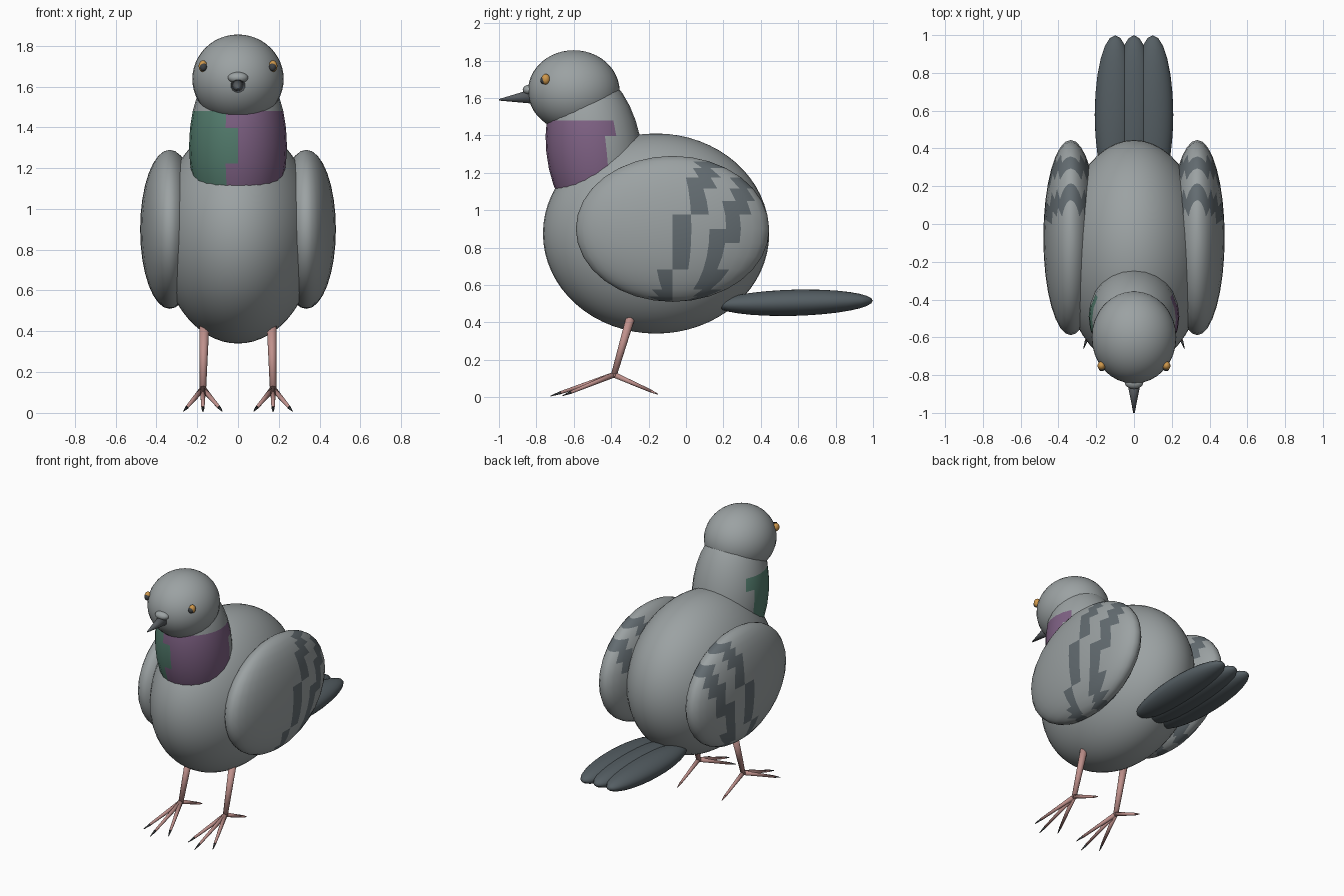
import bpy, bmesh, math
from mathutils import Vector, Matrix

cube = bpy.data.objects.get("Cube")
if cube:
    bpy.data.objects.remove(cube, do_unlink=True)


def make_material(name, r, g, b):
    mat = bpy.data.materials.new(name)
    mat.use_nodes = True
    mat.diffuse_color = (r, g, b, 1)
    mat.node_tree.nodes["Principled BSDF"].inputs["Base Color"].default_value = (r, g, b, 1)
    return mat


GREY = make_material("plumage_grey", .33, .36, .365)
BAND = make_material("band_grey", .125, .15, .165)
TAIL = make_material("tail_grey", .09, .112, .125)
PURPLE = make_material("neck_purple", .21, .12, .23)
GREEN = make_material("neck_green", .09, .21, .16)
ORANGE = make_material("eye_orange", .62, .31, .07)
DARK = make_material("pupil_dark", .05, .055, .06)
PINK = make_material("leg_pink", .52, .28, .26)
BEAK = make_material("beak_grey", .1, .11, .12)


def finish(name, bm, mats, rule=None):
    """Turn a bmesh into a smooth object, choosing face materials by rule."""
    for face in bm.faces:
        face.smooth = True
        if rule:
            face.material_index = rule(face.calc_center_median())
    mesh = bpy.data.meshes.new(name)
    bm.to_mesh(mesh)
    bm.free()
    for mat in mats:
        mesh.materials.append(mat)
    obj = bpy.data.objects.new(name, mesh)
    bpy.context.collection.objects.link(obj)
    return obj


def ellipsoid(name, centre, radii, mats, segs=32, rings=16, rule=None, shear=0, tilt=0):
    bm = bmesh.new()
    bmesh.ops.create_uvsphere(bm, u_segments=segs, v_segments=rings, radius=1)
    bm.transform(Matrix.Translation(centre) @ Matrix.Rotation(tilt, 4, 'X')
                 @ Matrix.Diagonal((*radii, 1)))
    for v in bm.verts:
        v.co.y -= shear * (v.co.z - centre[2])
    return finish(name, bm, mats, rule)


def taper(name, start, end, r1, r2, mat, segs=12):
    """Tapered rod from start to end."""
    start, end = Vector(start), Vector(end)
    axis = end - start
    bm = bmesh.new()
    bmesh.ops.create_cone(bm, cap_ends=True, segments=segs, radius1=r1, radius2=r2,
                          depth=axis.length)
    bm.transform(Matrix.Translation((start + end) / 2)
                 @ axis.to_track_quat('Z', 'Y').to_matrix().to_4x4())
    return finish(name, bm, [mat])


def neck_rule(c):
    """Green on the right, purple on the left, bare at the back and top."""
    angle = math.degrees(math.atan2(c.x, -(c.y + .49 + .1 * (c.z - 1.31))))
    reach = 120 if c.z > 1.4 else 105
    if c.z > 1.48 or abs(angle) > reach:
        return 0
    edge = 0 if 1.22 < c.z < 1.4 else -15
    return 1 if angle > edge else 2


def wing_rule(c):
    """Two slanting dark bars."""
    lean = .35 * (c.z - .9)
    return int(any(abs(c.y - offset - lean) < .05 for offset in (0, .22)))


# Body, neck and head
ellipsoid("body", (0, -.16, .875), (.385, .605, .535), [GREY], 48, 32)
ellipsoid("neck", (0, -.49, 1.31), (.24, .257, .446), [GREY, PURPLE, GREEN], 24, 16,
          neck_rule, shear=.1)
ellipsoid("head", (0, -.6, 1.637), (.224, .245, .218), [GREY], 32, 24)

# Beak with the fleshy bump on top
taper("beak", (0, -.8, 1.61), (0, -1, 1.59), .043, .004, BEAK, 16)
ellipsoid("beak_bump", (0, -.838, 1.643), (.05, .035, .028), [GREY], 16, 10)

# Tail feathers
for i, place in enumerate(("right", "middle", "left")):
    ellipsoid("tail_feather_" + place, (.1 * (i - 1), .578, .505), (.108, .421, .07),
              [TAIL], 24, 16, tilt=math.radians(1.5))

# Paired parts
for side, s in (("left", 1), ("right", -1)):
    ellipsoid("wing_" + side, (s * .335, -.072, .9), (.145, .517, .39), [GREY, BAND],
              32, 16, wing_rule)
    ellipsoid("eye_" + side, (s * .172, -.75, 1.7), (.021, .023, .028), [ORANGE], 16, 10)
    ellipsoid("pupil_" + side, (s * .17, -.763, 1.695), (.018, .016, .02), [DARK], 12, 8)

    # Leg with an ankle ball
    ankle = Vector((s * .172, -.385, .12))
    taper("leg_" + side, (s * .165, -.295, .43), ankle, .024, .016, PINK)
    ellipsoid("ankle_" + side, ankle, (.017, .017, .017), [PINK], 12, 8)

    # Toes, each ending in a dark claw
    toes = (("inner", -.095, -.66, .008), ("middle", 0, -.725, .006),
            ("outer", .095, -.66, .008), ("back", 0, -.15, .016))
    for toe, dx, y, z in toes:
        tip = Vector((ankle.x + s * dx, y, z))
        joint = ankle.lerp(tip, .84)
        taper(f"{toe}_toe_{side}", ankle, joint, .015, .008, PINK, 10)
        taper(f"{toe}_claw_{side}", joint, tip, .008, .002,
              PINK if toe == "back" else DARK, 8)
